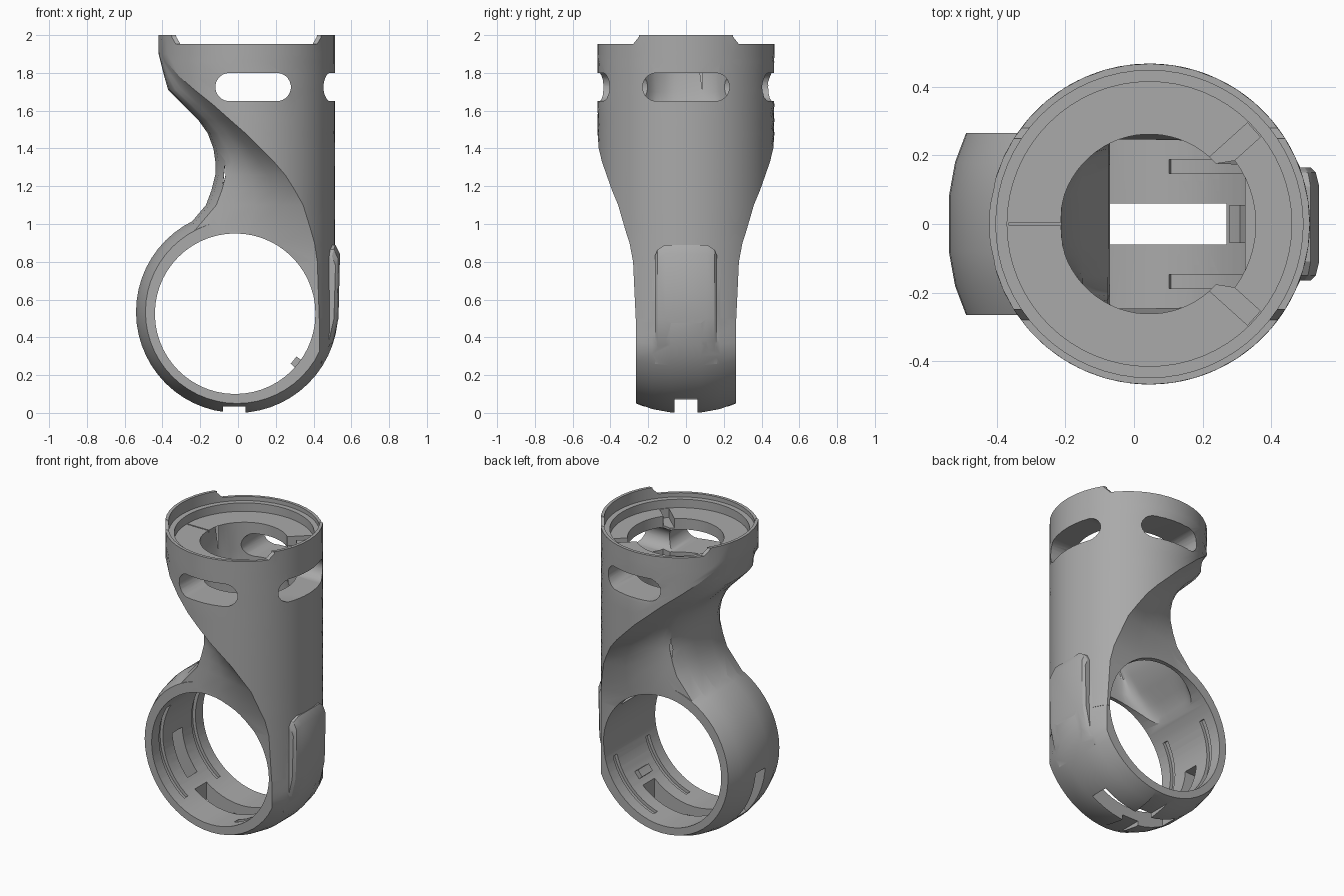
import bpy, bmesh, math
from math import sin, cos, radians, pi

if "Cube" in bpy.data.objects:
    bpy.data.objects.remove(bpy.data.objects["Cube"])

grey = bpy.data.materials.new("matte_grey")
grey.use_nodes = True
colour = (0.4, 0.4, 0.4, 1)
grey.diffuse_color = colour
grey.node_tree.nodes["Principled BSDF"].inputs["Base Color"].default_value = colour

CX, R = 0.045, 0.468            # tube axis and radius
RX, RZ = -0.015, 0.525          # ring bore axis


def loft(name, rows, closed=False):
    """Skin equal-length loops; cap the ends unless the loops form a closed band."""
    bm = bmesh.new()
    loops = [[bm.verts.new(p) for p in row] for row in rows]
    n = len(loops[0])
    pairs = list(zip(loops, loops[1:]))
    if closed:
        pairs.append((loops[-1], loops[0]))
    else:
        bm.faces.new(loops[0])
        bm.faces.new(loops[-1])
    for a, b in pairs:
        for i in range(n):
            j = (i + 1) % n
            bm.faces.new((a[i], a[j], b[j], b[i]))
    bmesh.ops.recalc_face_normals(bm, faces=bm.faces)
    mesh = bpy.data.meshes.new(name)
    bm.to_mesh(mesh)
    bm.free()
    mesh.materials.append(grey)
    ob = bpy.data.objects.new(name, mesh)
    bpy.context.collection.objects.link(ob)
    return ob


def disc(name, r, z0, z1, n=64):
    return loft(name, [[(CX + r * cos(2 * pi * i / n), r * sin(2 * pi * i / n), z)
                        for i in range(n)] for z in (z0, z1)])


def box(name, x0, x1, y0, y1, z0, z1):
    return loft(name, [[(x0, y0, z), (x1, y0, z), (x1, y1, z), (x0, y1, z)] for z in (z0, z1)])


def arc_block(name, a0, a1, r0, r1, y0, y1):
    """Block bent around the ring axis, angles from +x towards +z."""
    rows = []
    for i in range(17):
        a = radians(a0 + (a1 - a0) * i / 16)
        rows.append([(RX + r * cos(a), y, RZ + r * sin(a))
                     for r, y in ((r0, y0), (r1, y0), (r1, y1), (r0, y1))])
    return loft(name, rows)


def combine(ob, other, operation="DIFFERENCE"):
    mod = ob.modifiers.new("join", "BOOLEAN")
    mod.operation, mod.solver, mod.object = operation, "EXACT", other
    bpy.context.view_layer.objects.active = ob
    bpy.ops.object.modifier_apply(modifier=mod.name)
    bpy.data.objects.remove(other)


# Tube and neck: cylinder on the right, scooped waist on the left
def section(z, left, crease, half):
    end = math.acos((crease - CX) / R)
    arc = [(CX + R * cos(end * i / 20), R * sin(end * i / 20)) for i in range(21)]
    wide = arc[-1][1]
    side = [(left + t * (crease - left), half + s * (wide - half))
            for t, s in ((0.75, 0.62), (0.5, 0.34), (0.28, 0.12))]
    bevel = min(0.055, 0.2 * (crease - left))
    side += [(left + bevel, half), (left + bevel * 0.3, half * 0.68), (left, half * 0.3), (left, 0)]
    upper = arc + side
    lower = [(x, -y) for x, y in upper[-2:0:-1]]
    return [(x, y, z) for x, y in upper + lower]


body = loft("tube_and_ring_body", [section(*row) for row in (
    (0.50, -0.46, 0.43, 0.25), (0.65, -0.49, 0.425, 0.255), (0.80, -0.455, 0.42, 0.26),
    (0.90, -0.37, 0.405, 0.26), (0.97, -0.28, 0.385, 0.26), (1.10, -0.17, 0.345, 0.26),
    (1.18, -0.14, 0.30, 0.26), (1.26, -0.12, 0.25, 0.26), (1.33, -0.12, 0.19, 0.26),
    (1.40, -0.13, 0.12, 0.26), (1.48, -0.16, 0.04, 0.26), (1.55, -0.21, -0.04, 0.26),
    (1.63, -0.29, -0.13, 0.25), (1.71, -0.37, -0.23, 0.2), (1.78, -0.39, -0.31, 0.15),
    (1.86, -0.41, -0.38, 0.1), (1.90, -0.42, -0.40, 0.07), (2.00, -0.422, -0.405, 0.06))])

# Ring with barrelled outside, its right flank kept within the tube
outline = [(0.3, -0.265), (0.485, -0.265), (0.517, -0.18), (0.535, -0.08),
           (0.535, 0.08), (0.517, 0.18), (0.485, 0.265), (0.3, 0.265)]
ring_rows = []
for i in range(56):
    a = 2 * pi * i / 56
    row = []
    for r, y in outline:
        limit = CX + math.sqrt(R * R - y * y) if abs(y) > 0.1 else 0.53
        row.append((min(-0.005 + r * cos(a), limit), y, 0.535 + r * sin(a)))
    ring_rows.append(row)
combine(body, loft("ring", ring_rows, closed=True), "UNION")

# Raised pad on the right, fading into the ring below
pad_rows = []
for y, drop in ((-0.165, 0.06), (-0.15, 0.025), (-0.11, 0), (0.11, 0), (0.15, 0.025), (0.165, 0.06)):
    pad_rows.append([(0.44, y, 0.89 - drop), (0.515 - drop * 0.3, y, 0.89 - drop),
                     (0.54 - drop * 0.4, y, 0.84 - drop), (0.532 - drop * 0.4, y, 0.5),
                     (0.505 - drop * 0.4, y, 0.38), (0.44, y, 0.26)])
combine(body, loft("pad", pad_rows), "UNION")

# Ring bore
combine(body, loft("ring_bore", [
    [(RX + 0.425 * cos(2 * pi * i / 56), y, RZ + 0.425 * sin(2 * pi * i / 56)) for i in range(56)]
    for y in (-0.6, 0.6)]))

# Stepped seat in the top
combine(body, disc("rim_step", 0.448, 1.925, 2.1))
combine(body, disc("seat", 0.415, 1.87, 2.1))

# Inner shaft: round below the seat, growing boxy and following the waist into the ring
shaft = []
for z, left, wide, power in (
        (0.78, -0.34, 0.24, 0.45), (0.86, -0.31, 0.24, 0.45), (0.93, -0.26, 0.245, 0.45),
        (1.0, -0.19, 0.25, 0.45), (1.1, -0.12, 0.255, 0.45), (1.2, -0.08, 0.262, 0.5),
        (1.3, -0.07, 0.262, 0.6), (1.45, -0.075, 0.262, 0.8), (1.58, -0.15, 0.262, 1),
        (1.7, -0.205, 0.262, 1), (1.95, -0.216, 0.262, 1)):
    row = []
    for i in range(64):
        a = 2 * pi * (i + 0.5) / 64
        c, s = (math.copysign(abs(t) ** power, t) for t in (cos(a), sin(a)))
        reach = wide
        if cos(a) < 0:
            reach = max(wide, CX - left)
        elif power < 1:
            reach = 0.32
        elif cos(a) > cos(radians(42)):
            reach, s = 0.31, s * 0.31 / wide
        row.append((max(CX + reach * c, left + 0.0005 * sin(a)), wide * s, z))
    shaft.append(row)
combine(body, loft("shaft", shaft))

# Radial notches and a thin groove in the seat
for a in (radians(42), radians(-42), pi):
    w, depth = (0.004, 0.015) if a == pi else (0.028, 0.06)
    rows = [[(CX + r * cos(a) - s * w * sin(a), r * sin(a) + s * w * cos(a), z)
             for r, s in ((0.2, -1), (0.41, -1), (0.41, 1), (0.2, 1))] for z in (1.87 - depth, 1.95)]
    combine(body, loft("seat_notch", rows))

# Lower the rim front and back, leaving a raised tab on each side
for s in (-1, 1):
    rows = [[(x, s * y, z) for y, z in ((0.28, 1.952), (0.7, 1.952), (0.7, 2.1), (0.24, 2.1), (0.25, 1.99))]
            for x in (-0.7, 0.7)]
    combine(body, loft("rim_cut", rows))


# Rounded windows: front and back together, then the right side
def window(half, place):
    pts = []
    for i in range(24):
        a = 2 * pi * (i + 0.5) / 24
        pts.append(((half - 0.075) * (1 if cos(a) > 0 else -1) + 0.075 * cos(a), 1.725 + 0.075 * sin(a)))
    return loft("window", [[place(u, v, d) for u, v in pts] for d in (0, 1)])


combine(body, window(0.2, lambda u, v, d: (0.08 + u, 1.4 * d - 0.7, v)))
combine(body, window(0.23, lambda u, v, d: (0.15 + 0.6 * d, u, v)))

# Slots through the ring, shallow grooves inside it, and the bottom notch
combine(body, arc_block("left_slot", 183, 222, 0.35, 0.7, -0.05, 0.05))
for a0, a1 in ((-74, -15), (150, 235)):
    for y in (-0.168, 0.168):
        combine(body, arc_block("groove", a0, a1, 0.38, 0.445, y - 0.02, y + 0.02))
combine(body, box("bottom_slot", -0.27, 0.27, -0.06, 0.06, -0.1, 0.32))
combine(body, box("bottom_notch", -0.08, 0.04, -0.4, 0.4, -0.1, 0.035))

# Small stop block inside the ring
stop = arc_block("stop_block", -42, -35, 0.395, 0.44, -0.055, 0.055)

for ob in (body, stop):
    bpy.ops.object.select_all(action="DESELECT")
    ob.select_set(True)
    bpy.context.view_layer.objects.active = ob
    bpy.ops.object.shade_smooth_by_angle(angle=radians(28))
